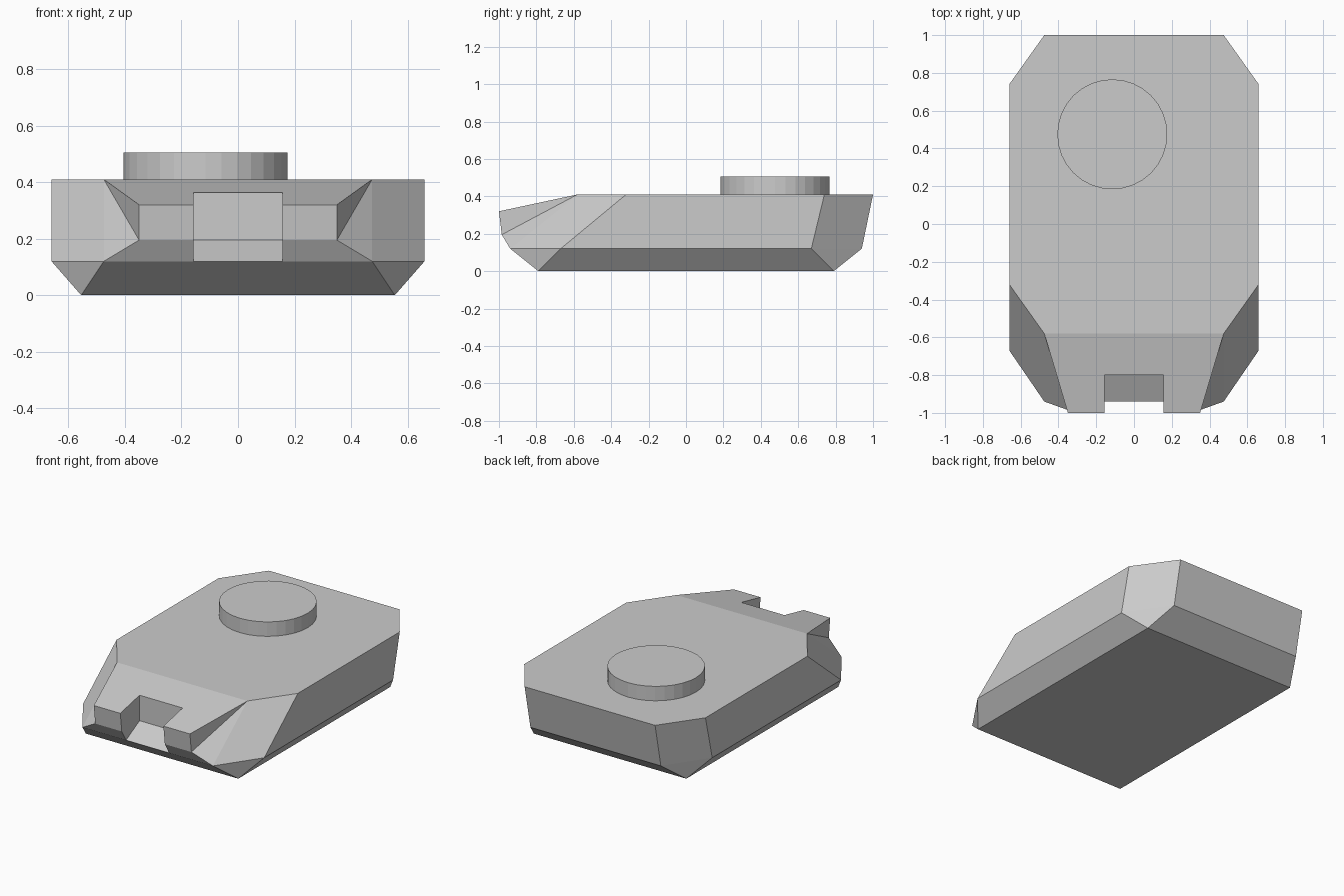
import bpy, bmesh

if "Cube" in bpy.data.objects:
    bpy.data.objects.remove(bpy.data.objects["Cube"])


def make_object(name, bm):
    bmesh.ops.remove_doubles(bm, verts=bm.verts, dist=1e-4)
    bmesh.ops.recalc_face_normals(bm, faces=bm.faces)
    mesh = bpy.data.meshes.new(name)
    bm.to_mesh(mesh)
    bm.free()
    obj = bpy.data.objects.new(name, mesh)
    bpy.context.collection.objects.link(obj)
    return obj


# Hull: corner points of the +x half
P = {
    "floor_front": (0.555, -0.79, 0), "floor_back": (0.555, 0.79, 0),
    "mid_front": (0.475, -0.94, 0.12), "mid_back": (0.475, 0.94, 0.12),
    "belt_front": (0.66, -0.67, 0.12), "belt_back": (0.66, 0.67, 0.12),
    "nose_low": (0.35, -0.985, 0.195), "nose_top": (0.35, -1.0, 0.32),
    "deck_front": (0.475, -0.58, 0.41), "deck_back": (0.475, 1.0, 0.41),
    "side_front": (0.66, -0.32, 0.41), "side_back": (0.66, 0.74, 0.41),
}
# Edge of the central strip, running once around the hull
strip = ["floor_front", "mid_front", "nose_low", "nose_top",
         "deck_front", "deck_back", "mid_back", "floor_back"]
# Faces outside the strip
flanks = [
    ["deck_front", "side_front", "side_back", "deck_back"],
    ["deck_back", "side_back", "belt_back", "mid_back"],
    ["side_front", "belt_front", "belt_back", "side_back"],
    ["belt_front", "floor_front", "floor_back", "belt_back"],
    ["floor_front", "mid_front", "belt_front"],
    ["floor_back", "belt_back", "mid_back"],
    ["deck_front", "mid_front", "belt_front", "side_front"],
    ["deck_front", "nose_low", "nose_top"],
    ["deck_front", "mid_front", "nose_low"],
]
bm = bmesh.new()
right = {k: bm.verts.new(p) for k, p in P.items()}
left = {k: bm.verts.new((-p[0], p[1], p[2])) for k, p in P.items()}
for a, b in zip(strip, strip[1:] + strip[:1]):
    bm.faces.new((right[a], right[b], left[b], left[a]))
for face in flanks:
    for side in (right, left):
        bm.faces.new([side[k] for k in face])
hull = make_object("hull", bm)

# Nose notch with a sloping floor, cut from the hull
profile = [(-0.80, 0.195), (-0.80, 0.6), (-1.2, 0.6), (-1.2, -0.019)]
bm = bmesh.new()
base = bm.faces.new([bm.verts.new((-0.157, y, z)) for y, z in profile])
ext = bmesh.ops.extrude_face_region(bm, geom=[base], use_keep_orig=True)
bmesh.ops.translate(bm, vec=(0.314, 0, 0),
                    verts=[v for v in ext["geom"] if isinstance(v, bmesh.types.BMVert)])
cutter = make_object("notch_cutter", bm)
cutter.hide_render = True
mod = hull.modifiers.new("notch", "BOOLEAN")
mod.operation = "DIFFERENCE"
mod.solver = "EXACT"
mod.object = cutter
bpy.context.view_layer.objects.active = hull
bpy.ops.object.modifier_apply(modifier=mod.name)
bpy.data.objects.remove(cutter)

# Round turret base, offset to the left on the deck
bpy.ops.mesh.primitive_cylinder_add(vertices=32, radius=0.291, depth=0.095,
                                    location=(-0.115, 0.475, 0.4575))
bpy.context.object.name = "turret_ring"
